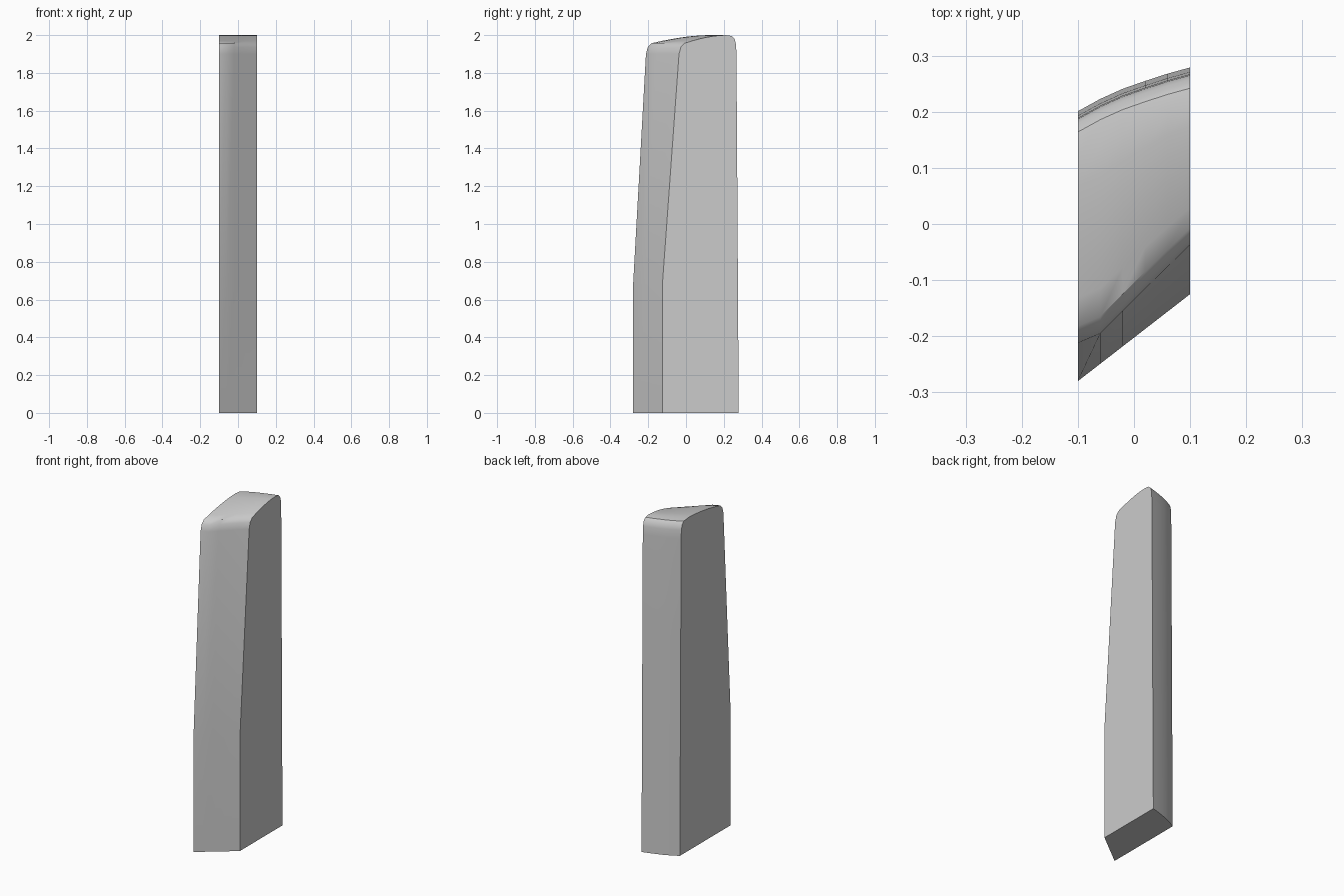
import bpy, bmesh, math

if "Cube" in bpy.data.objects:
    bpy.data.objects.remove(bpy.data.objects["Cube"])

# Stations across the width: x, front y at base, front y at top, back y at base, peak y
STATIONS = [
    (-0.10, -0.280, -0.212, 0.201, 0.12),
    (-0.06, -0.249, -0.195, 0.223, 0.14),
    (-0.02, -0.218, -0.155, 0.241, 0.16),
    (0.02, -0.187, -0.115, 0.255, 0.18),
    (0.06, -0.156, -0.076, 0.268, 0.20),
    (0.10, -0.125, -0.037, 0.279, 0.21),
]


def side_profile(f0, ft, b0, peak):
    """Closed y-z outline: straight foot, sloped front, domed top, rounded back."""
    pts = [(f0, 0), (f0, 0.68), (ft, 1.9), (ft + 0.010, 1.937), (ft + 0.03, 1.957)]
    start = ft + 0.03
    for i in range(1, 7):
        t = i / 6
        pts.append((start + (peak - start) * t, 1.957 + 0.043 * (1 - (1 - t) ** 1.7)))
    bt = b0 - 0.012
    pts += [(bt - 0.025, 1.995), (bt - 0.010, 1.98), (bt - 0.002, 1.95),
            (bt, 1.9), (b0 - 0.008, 1.3), (b0, 0.0)]
    return pts


# Slanted slab lofted between the side profiles
bm = bmesh.new()
rings = []
for x, *dims in STATIONS:
    rings.append([bm.verts.new((x, y, z)) for y, z in side_profile(*dims)])
n = len(rings[0])
for a, b in zip(rings, rings[1:]):
    for i in range(n):
        j = (i + 1) % n
        bm.faces.new((a[i], a[j], b[j], b[i]))
bm.faces.new(rings[0])
bm.faces.new(rings[-1])
bmesh.ops.recalc_face_normals(bm, faces=bm.faces)

mesh = bpy.data.meshes.new("slab_post")
bm.to_mesh(mesh)
bm.free()
post = bpy.data.objects.new("slab_post", mesh)
bpy.context.collection.objects.link(post)

# Smooth shading with crisp side edges
bpy.context.view_layer.objects.active = post
post.select_set(True)
bpy.ops.object.shade_smooth_by_angle(angle=math.radians(35))
